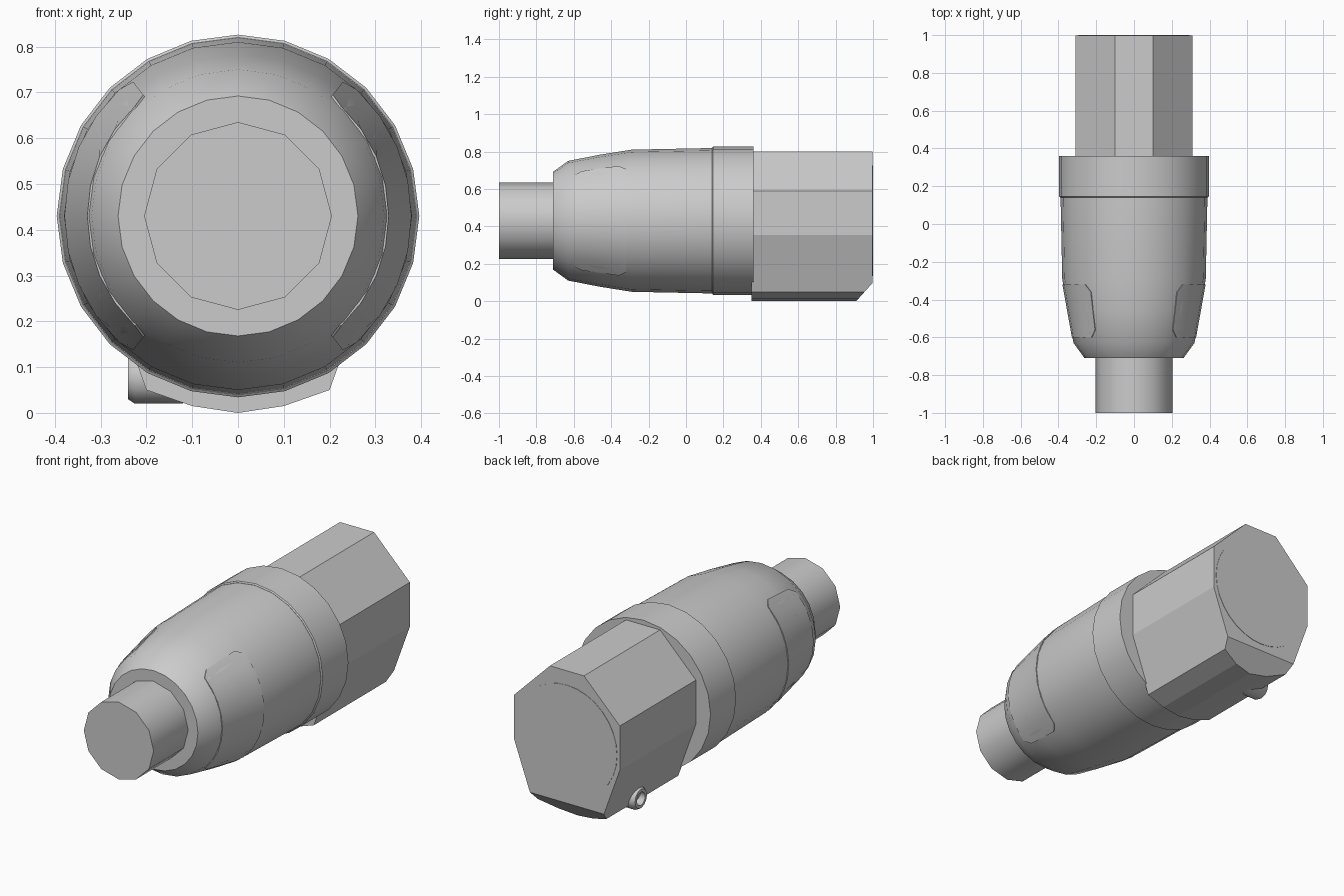
import bpy, bmesh, math
from mathutils import Vector, Matrix

cube = bpy.data.objects.get("Cube")
if cube:
    bpy.data.objects.remove(cube, do_unlink=True)

AXIS_Z = 0.43

grey = bpy.data.materials.new("plain grey")
grey.use_nodes = True
GREY = (0.6, 0.6, 0.6, 1)
grey.diffuse_color = GREY
grey.node_tree.nodes["Principled BSDF"].inputs["Base Color"].default_value = GREY


def finish(name, bm, smooth=None):
    """Turn a bmesh into a named grey object, optionally smooth shaded."""
    bmesh.ops.remove_doubles(bm, verts=bm.verts, dist=1e-5)
    bmesh.ops.recalc_face_normals(bm, faces=bm.faces)
    mesh = bpy.data.meshes.new(name)
    bm.to_mesh(mesh)
    bm.free()
    mesh.materials.append(grey)
    obj = bpy.data.objects.new(name, mesh)
    bpy.context.collection.objects.link(obj)
    if smooth:
        bpy.ops.object.select_all(action='DESELECT')
        obj.select_set(True)
        bpy.context.view_layer.objects.active = obj
        bpy.ops.object.shade_smooth_by_angle(angle=math.radians(smooth))
    return obj


def turned(name, profile, sides, smooth=35):
    """Revolve (y, radius) points about the long axis and cap both ends."""
    bm = bmesh.new()
    rings = []
    for y, r in profile:
        angles = [math.tau * i / sides for i in range(sides)]
        rings.append([bm.verts.new((r * math.sin(a), y, AXIS_Z + r * math.cos(a)))
                      for a in angles])
    for a, b in zip(rings, rings[1:]):
        for i in range(sides):
            j = (i + 1) % sides
            bm.faces.new((a[i], a[j], b[j], b[i]))
    bm.faces.new(rings[0])
    bm.faces.new(rings[-1])
    return finish(name, bm, smooth)


def grip(name, side):
    """Thin curved plate wrapped around one side of the tapered body."""
    bm = bmesh.new()
    steps, half = 8, math.radians(52)
    rows = []
    for y, r, spread in ((-0.60, 0.329, 0.9), (-0.56, 0.336, 1), (-0.36, 0.372, 1),
                         (-0.32, 0.379, 0.9)):
        angles = [half * spread * (2 * i / steps - 1) for i in range(steps + 1)]
        rows.append([bm.verts.new((side * r * math.cos(a), y, AXIS_Z + r * math.sin(a)))
                     for a in angles])
    for a, b in zip(rows, rows[1:]):
        for i in range(steps):
            bm.faces.new((a[i], a[i + 1], b[i + 1], b[i]))
    plate = bmesh.ops.extrude_face_region(bm, geom=bm.faces[:])
    for v in plate["geom"]:
        if isinstance(v, bmesh.types.BMVert):
            v.co.x *= 0.985
            v.co.z = AXIS_Z + (v.co.z - AXIS_Z) * 0.985
    finish(name, bm, 35)


# Drive stub at the front
turned("front_stub", [(-1, 0.205), (-0.6, 0.205)], 12)

# Tapered body with its chamfered nose
turned("tapered_body", [(-0.71, 0.262), (-0.63, 0.32), (-0.46, 0.353),
                        (-0.29, 0.38), (0.15, 0.389)], 24)
for side, label in ((1, "left"), (-1, "right")):
    grip(label + "_grip", side)

# Clamp ring behind the body
turned("clamp_ring", [(0.14, 0.39), (0.145, 0.396), (0.36, 0.396)], 24)

# Faceted rear housing, extruded from a mirrored half section
half = [(0.1, 0.8), (0.31, 0.59), (0.31, 0.355), (0.2, 0.05), (0.1, 0.015)]
section = half + [(0, 0)] + [(-x, z) for x, z in reversed(half)]
bm = bmesh.new()
front = bm.faces.new([bm.verts.new((x, 0.35, z)) for x, z in section])
back = bmesh.ops.extrude_face_region(bm, geom=[front])
bmesh.ops.translate(bm, vec=(0, 0.648, 0),
                    verts=[g for g in back["geom"] if isinstance(g, bmesh.types.BMVert)])
# Slanted lower rear corner
cut = bmesh.ops.bisect_plane(bm, geom=bm.verts[:] + bm.edges[:] + bm.faces[:],
                             plane_co=(0, 0.91, 0), plane_no=(0, 0.1, -0.09),
                             clear_outer=True)
bmesh.ops.holes_fill(bm, edges=[g for g in cut["geom_cut"]
                                if isinstance(g, bmesh.types.BMEdge)])
finish("rear_housing", bm)

# Round end cover
turned("end_cover", [(0.95, 0.295), (1, 0.295)], 32)

# Hollow side nozzle low on the right, pointing sideways
bm = bmesh.new()
rings = []
for x, r in ((-0.12, 0.06), (-0.225, 0.06), (-0.24, 0.05), (-0.24, 0.035), (-0.2, 0.035)):
    place = Matrix.Translation(Vector((x, 0.72, 0.08))) @ Matrix.Rotation(math.pi / 2, 4, 'Y')
    rings.append(bmesh.ops.create_circle(bm, segments=12, radius=r, matrix=place)["verts"])
for a, b in zip(rings, rings[1:]):
    for i in range(12):
        j = (i + 1) % 12
        bm.faces.new((a[i], a[j], b[j], b[i]))
bm.faces.new(rings[0])
bm.faces.new(rings[-1])
finish("side_nozzle", bm, 35)
